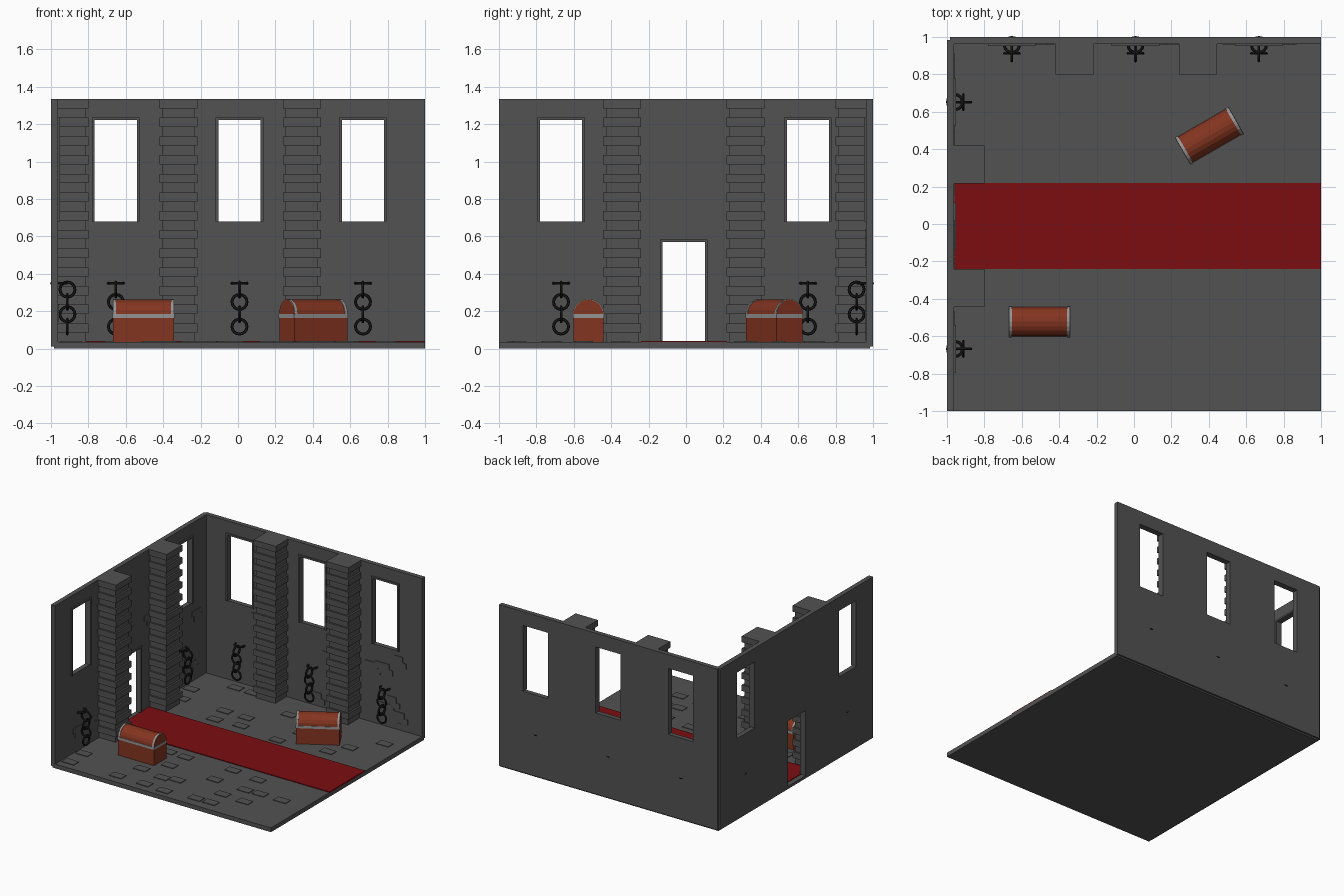
import bpy, bmesh, math, random
from mathutils import Matrix, Vector

if "Cube" in bpy.data.objects:
    bpy.data.objects.remove(bpy.data.objects["Cube"])

random.seed(4)


def material(name, r, g, b):
    m = bpy.data.materials.new(name)
    m.diffuse_color = (r, g, b, 1)
    m.use_nodes = True
    m.node_tree.nodes["Principled BSDF"].inputs["Base Color"].default_value = m.diffuse_color
    return m


STONE = material("dark_stone", 0.085, 0.085, 0.085)
IRON = material("iron", 0.012, 0.012, 0.012)
RED = material("red_cloth", 0.2, 0.004, 0.005)
WOOD = material("chest_wood", 0.23, 0.035, 0.014)
TRIM = material("chest_trim", 0.3, 0.3, 0.3)


def finish(name, bm, mat):
    bmesh.ops.recalc_face_normals(bm, faces=bm.faces)
    me = bpy.data.meshes.new(name)
    bm.to_mesh(me)
    bm.free()
    ob = bpy.data.objects.new(name, me)
    bpy.context.collection.objects.link(ob)
    me.materials.append(mat)
    return ob


def add_box(bm, lo, hi):
    lo, hi = Vector(lo), Vector(hi)
    mid, size = (lo + hi) / 2, hi - lo
    size = Vector(abs(c) for c in size)
    bmesh.ops.create_cube(bm, size=1, matrix=Matrix.Translation(mid) @ Matrix.Diagonal((*size, 1)))


def boxes(name, pairs, mat):
    bm = bmesh.new()
    for lo, hi in pairs:
        add_box(bm, lo, hi)
    return finish(name, bm, mat)


# Wall coordinates: u along the wall, d inward from its outer face, z up
def back(u, d, z):
    return (u, 1 - d, z)


def left(u, d, z):
    return (-1 + d, u, z)


H, FLOOR, T = 1.335, 0.035, 0.038


def build_wall(name, place, ends, openings):
    wall = boxes(name, [(place(ends[0], 0, 0.012), place(ends[1], T, H))], STONE)
    # Cut the window and door openings
    cutter = boxes(name + "_cutter", [(place(u - 0.113, -0.1, z0), place(u + 0.113, 0.1, z1))
                                      for u, z0, z1 in openings], STONE)
    cutter.hide_render = True
    mod = wall.modifiers.new("openings", 'BOOLEAN')
    mod.operation, mod.solver, mod.object = 'DIFFERENCE', 'EXACT', cutter
    bpy.context.view_layer.objects.active = wall
    bpy.ops.object.modifier_apply(modifier="openings")
    bpy.data.objects.remove(cutter)
    # Raised frames around the openings
    rims = []
    for u, z0, z1 in openings:
        for s in (-1, 1):
            rims.append((place(u + s * 0.113, 0.03, z0), place(u + s * 0.127, 0.049, z1 + 0.014)))
        rims.append((place(u - 0.113, 0.03, z1), place(u + 0.113, 0.049, z1 + 0.014)))
    boxes(name + "_frames", rims, STONE)


def build_pillar(name, place, u):
    n, h = 26, (H - FLOOR) / 26
    layers = []
    for i in range(n):
        inset = 0.0 if i % 2 else 0.014
        layers.append((place(u - 0.101 + inset, 0.03, FLOOR + i * h),
                       place(u + 0.101 - inset, 0.2 - inset, FLOOR + (i + 1) * h)))
    boxes(name, layers, STONE)


def build_chain(name, place, u):
    bm = bmesh.new()

    def ring(center, rot, R=0.04, r=0.008, n=16, m=6):
        grid = []
        for i in range(n):
            a = 2 * math.pi * i / n
            row = []
            for j in range(m):
                b = 2 * math.pi * j / m
                p = Vector(((R + r * math.cos(b)) * math.cos(a),
                            (R + r * math.cos(b)) * math.sin(a), r * math.sin(b)))
                row.append(bm.verts.new(Vector(center) + rot @ p))
            grid.append(row)
        for i in range(n):
            for j in range(m):
                k, l = (i + 1) % n, (j + 1) % m
                bm.faces.new((grid[i][j], grid[k][j], grid[k][l], grid[i][l]))

    facing_y = Matrix.Rotation(math.pi / 2, 3, 'X')
    facing_x = Matrix.Rotation(math.pi / 2, 3, 'Y')
    turns = (facing_x, facing_y) if place is back else (facing_y, facing_x)
    ring(place(u, 0.043, 0.35), Matrix.Identity(3))
    for i in range(4):
        ring(place(u, 0.088, 0.316 - 0.066 * i), turns[i % 2])
    finish(name, bm, IRON)


def overlap(a, b, lo, hi):
    return a < hi and b > lo


def scatter_wall_stones(name, place, ends, openings, count):
    pairs = []
    while len(pairs) < count:
        u, z = random.uniform(*ends), random.uniform(0.08, 0.85)
        w = random.uniform(0.04, 0.065)
        if any(overlap(u - 0.08, u + 0.11, o - 0.14, o + 0.14) and
               overlap(z - 0.05, z + 0.05, z0, z1) for o, z0, z1 in openings):
            continue
        # Two stepped bricks per patch
        for k in range(2):
            pairs.append((place(u - w + 0.03 * k, 0.03, z - 0.045 * k),
                          place(u + w + 0.03 * k, T + 0.005, z + 0.045 - 0.045 * k)))
    boxes(name, pairs, STONE)


# Floor slab with slightly raised paving stones, and the carpet
boxes("floor", [((-0.985, -1, 0), (1, 0.985, FLOOR))], STONE)
paving = []
for i in range(9):
    for y0 in (-0.9, -0.72, -0.54, -0.36, 0.32, 0.5, 0.68, 0.86):
        if random.random() < 0.6:
            x = -0.85 + i * 0.21 + random.uniform(-0.05, 0.05)
            y = y0 + random.uniform(-0.03, 0.03)
            paving.append(((x - 0.055, y - 0.035, 0.03), (x + 0.055, y + 0.035, FLOOR + 0.005)))
boxes("paving_stones", paving, STONE)
boxes("carpet", [((-0.96, -0.24, 0.03), (1, 0.22, FLOOR + 0.006))], RED)

# Walls with openings, pillars, chains and stones
back_open = [(u, 0.68, 1.222) for u in (-0.653, 0.008, 0.668)]
left_open = [(u, 0.68, 1.222) for u in (-0.668, 0.652)] + [(-0.012, FLOOR, 0.57)]
for name, place, ends, openings, pillars, chains in (
        ("back_wall", back, (-0.985, 1), back_open, (-0.318, 0.342), (-0.653, 0.008, 0.668)),
        ("left_wall", left, (-1, 0.985), left_open, (-0.342, 0.318), (-0.668, 0.652))):
    build_wall(name, place, ends, openings)
    scatter_wall_stones(name + "_stones", place, (-0.85, 0.85), openings, 28)
    for i, u in enumerate(pillars):
        build_pillar(f"{name}_pillar_{i + 1}", place, u)
    for i, u in enumerate(chains):
        build_chain(f"{name}_chain_{i + 1}", place, u)


def arch(name, x0, x1, r, mat, z=0.182, n=10):
    # Half-round bar along x
    bm = bmesh.new()
    rows = [[bm.verts.new((x, r * math.cos(math.pi * i / n), z + r * math.sin(math.pi * i / n)))
             for i in range(n + 1)] for x in (x0, x1)]
    bm.faces.new(rows[0])
    bm.faces.new(rows[1])
    for i in range(n + 1):
        k = (i + 1) % (n + 1)
        bm.faces.new((rows[0][i], rows[0][k], rows[1][k], rows[1][i]))
    return finish(name, bm, mat)


def build_chest(name, x, y, angle):
    L, W = 0.163, 0.08
    parts = [
        boxes(name + "_body", [((-L, -W, FLOOR), (L, W, 0.168))], WOOD),
        boxes(name + "_band", [((-L - 0.003, -W - 0.003, 0.165), (L + 0.003, W + 0.003, 0.185))], TRIM),
        arch(name + "_lid", -L - 0.001, L + 0.001, W, WOOD),
        arch(name + "_rim_left", -L, -L + 0.016, W + 0.004, TRIM),
        arch(name + "_rim_right", L - 0.016, L, W + 0.004, TRIM),
    ]
    for p in parts:
        p.location = (x, y, 0)
        p.rotation_euler = (0, 0, angle)


# Treasure chests
build_chest("front_chest", -0.505, -0.522, 0)
build_chest("back_chest", 0.403, 0.472, math.radians(30))
